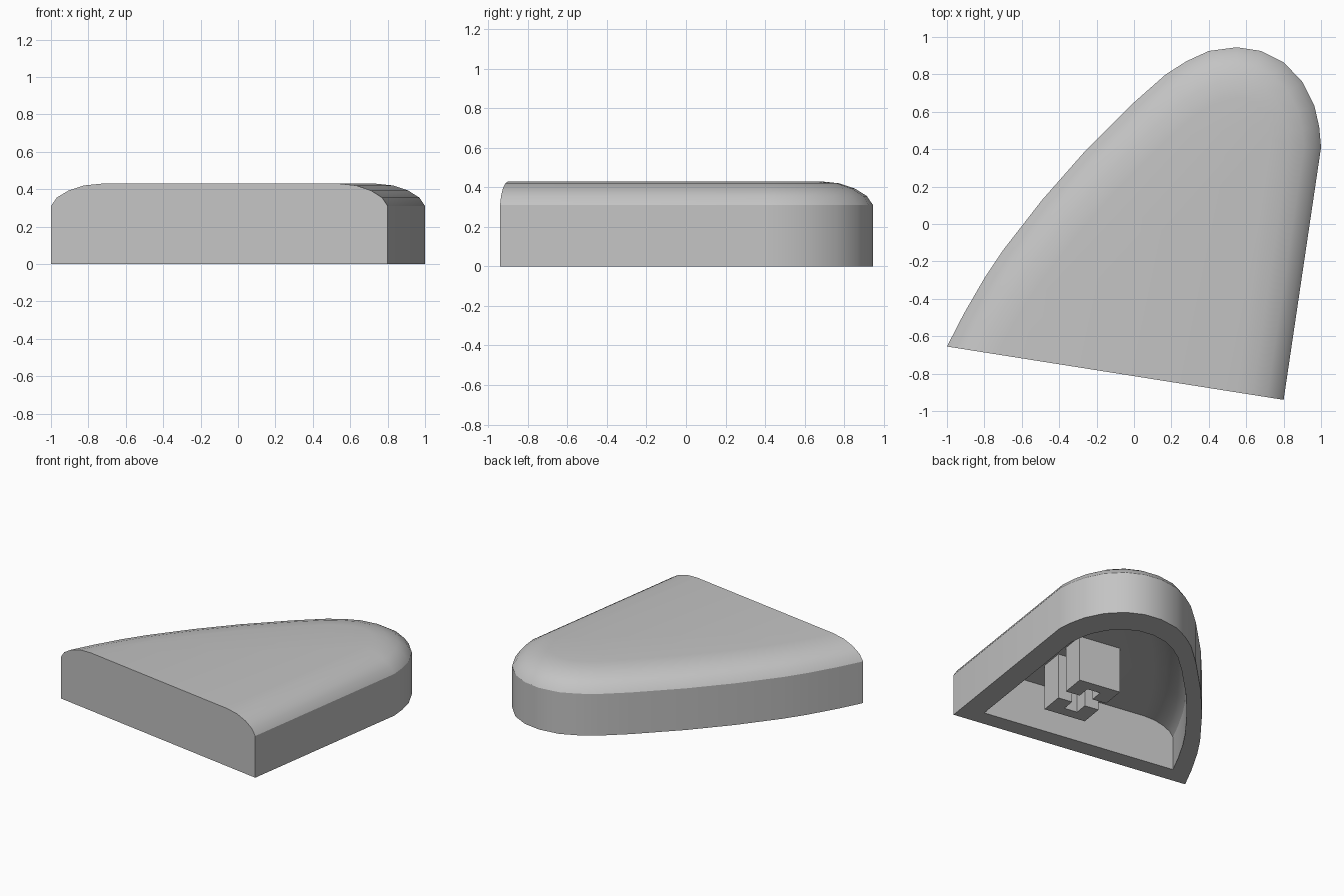
import bpy
import bmesh
import math
from mathutils import Vector, Matrix

cube = bpy.data.objects.get("Cube")
if cube:
    bpy.data.objects.remove(cube)

grey = bpy.data.materials.new("light grey")
grey.use_nodes = True
grey.diffuse_color = (0.55, 0.55, 0.55, 1)
grey.node_tree.nodes["Principled BSDF"].inputs["Base Color"].default_value = grey.diffuse_color

# Plan outline from the front right corner round the back to the other corner
OUTLINE = [Vector(p) for p in (
    (0.80, -0.94), (1.0, 0.41), (0.99, 0.52), (0.965, 0.63), (0.90, 0.76),
    (0.80, 0.865), (0.68, 0.925), (0.55, 0.945), (0.40, 0.925), (0.28, 0.87),
    (0.17, 0.80), (0, 0.65), (-0.27, 0.38), (-0.49, 0.13), (-0.70, -0.14),
    (-0.80, -0.29), (-0.91, -0.48), (-1.0, -0.655))]
# Edge rounding as (inset, height)
PROFILE = [(0, 0), (0, 0.31), (0.03, 0.355), (0.09, 0.393), (0.17, 0.42), (0.265, 0.43)]
FRONT = (OUTLINE[0] - OUTLINE[-1]).normalized()


def inset(dist):
    """Offset the outline inwards; its two ends slide along the flat front."""
    normals = []
    for a, b in zip(OUTLINE, OUTLINE[1:]):
        d = (b - a).normalized()
        normals.append(Vector((-d.y, d.x)))
    points = [OUTLINE[0] - FRONT * dist / abs(FRONT.dot(normals[0]))]
    for p, m, n in zip(OUTLINE[1:], normals, normals[1:]):
        points.append(p + (m + n) * dist / (1 + m.dot(n)))
    points.append(OUTLINE[-1] + FRONT * dist / abs(FRONT.dot(normals[-1])))
    return points


def add_dome(bm, scale, centre):
    """Stack the inset outlines into a dome open at the bottom."""
    rings = []
    for dist, z in PROFILE:
        rings.append([bm.verts.new((*(centre + (p - centre) * scale), z * scale))
                      for p in inset(dist)])
    for low, high in zip(rings, rings[1:]):
        for i in range(len(low) - 1):
            bm.faces.new((low[i], low[i + 1], high[i + 1], high[i]))
    bm.faces.new(rings[-1])
    bm.faces.new([r[0] for r in rings] + [r[-1] for r in reversed(rings)])
    return rings[0]


def finish(name, bm):
    bmesh.ops.recalc_face_normals(bm, faces=bm.faces)
    mesh = bpy.data.meshes.new(name)
    bm.to_mesh(mesh)
    bm.free()
    mesh.materials.append(grey)
    obj = bpy.data.objects.new(name, mesh)
    bpy.context.collection.objects.link(obj)
    return obj


# Hollow cap: outer dome, smaller inner dome and the rim joining them
bm = bmesh.new()
outer = add_dome(bm, 1, Vector((0, 0)))
inner = add_dome(bm, 0.815, Vector((0.03, -0.12)))
for i in range(len(outer)):
    j = (i + 1) % len(outer)
    bm.faces.new((outer[i], outer[j], inner[j], inner[i]))
cap = finish("cap_shell", bm)
bpy.ops.object.select_all(action='DESELECT')
cap.select_set(True)
bpy.context.view_layer.objects.active = cap
bpy.ops.object.shade_smooth_by_angle(angle=math.radians(30))

# Mounting stem under the cap: two notched halves forming a cross-shaped socket
HALF = [(-0.158, 0.05), (-0.05, 0.05), (-0.05, 0.15), (0.05, 0.15),
        (0.05, 0.05), (0.158, 0.05), (0.158, 0.23), (-0.158, 0.23)]
bm = bmesh.new()
for side in (1, -1):
    face = bm.faces.new([bm.verts.new((x, y * side, 0.01)) for x, y in HALF])
    top = bmesh.ops.extrude_face_region(bm, geom=[face], use_keep_orig=True)
    bmesh.ops.translate(bm, vec=(0, 0, 0.36),
                        verts=[v for v in top["geom"] if isinstance(v, bmesh.types.BMVert)])
angle = math.atan2(FRONT.y, FRONT.x)
bm.transform(Matrix.Translation((0.246, -0.25, 0)) @ Matrix.Rotation(angle, 4, 'Z'))
finish("stem_socket", bm)
